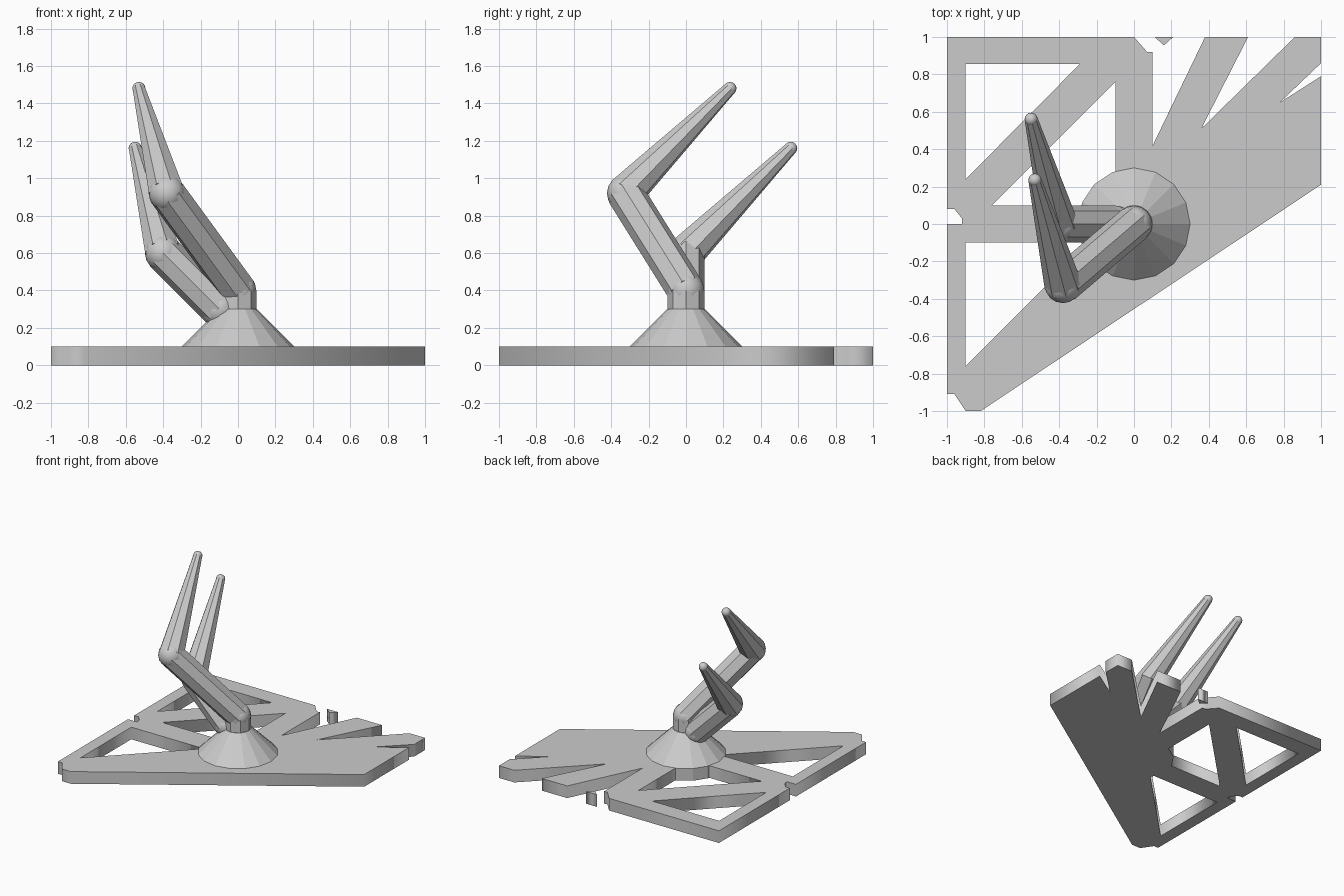
import bpy, bmesh
from mathutils import Vector, Matrix

cube = bpy.data.objects.get("Cube")
if cube:
    bpy.data.objects.remove(cube, do_unlink=True)

GREY = (0.6, 0.6, 0.6, 1)
grey = bpy.data.materials.new("plain grey")
grey.use_nodes = True
grey.diffuse_color = GREY
grey.node_tree.nodes["Principled BSDF"].inputs["Base Color"].default_value = GREY


def finish(name, bm):
    mesh = bpy.data.meshes.new(name)
    bmesh.ops.recalc_face_normals(bm, faces=bm.faces)
    bm.to_mesh(mesh)
    bm.free()
    mesh.materials.append(grey)
    obj = bpy.data.objects.new(name, mesh)
    bpy.context.collection.objects.link(obj)
    return obj


def plate(name, loops, thickness):
    """Flat outline with holes, extruded up from the floor."""
    curve = bpy.data.curves.new(name, 'CURVE')
    curve.dimensions = '2D'
    curve.fill_mode = 'BOTH'
    curve.extrude = thickness / 2
    for loop in loops:
        spline = curve.splines.new('POLY')
        spline.points.add(len(loop) - 1)
        for point, (x, y) in zip(spline.points, loop):
            point.co = (x, y, 0, 1)
        spline.use_cyclic_u = True
    temp = bpy.data.objects.new(name + "_outline", curve)
    bpy.context.collection.objects.link(temp)
    bpy.context.view_layer.update()
    mesh = temp.evaluated_get(bpy.context.evaluated_depsgraph_get()).to_mesh()
    bm = bmesh.new()
    bm.from_mesh(mesh)
    bpy.data.objects.remove(temp, do_unlink=True)
    bmesh.ops.remove_doubles(bm, verts=bm.verts, dist=0.0005)
    bmesh.ops.translate(bm, verts=bm.verts, vec=(0, 0, thickness / 2))
    return finish(name, bm)


def rod(name, start, end, r1, r2, sides=8):
    """Faceted cylinder or cone between two points."""
    start, end = Vector(start), Vector(end)
    axis = end - start
    turn = axis.to_track_quat('Z', 'Y').to_matrix().to_4x4()
    bm = bmesh.new()
    bmesh.ops.create_cone(bm, cap_ends=True, segments=sides, radius1=r1, radius2=r2,
                          depth=axis.length,
                          matrix=Matrix.Translation((start + end) / 2) @ turn)
    return finish(name, bm)


def ball(name, centre, radius):
    bm = bmesh.new()
    bmesh.ops.create_uvsphere(bm, u_segments=16, v_segments=8, radius=radius,
                              matrix=Matrix.Translation(centre))
    for face in bm.faces:
        face.smooth = True
    return finish(name, bm)


# Slotted base plate with three triangular windows
outline = [(-0.9, -1), (-0.82, -1), (1, 0.21), (1, 0.79), (0.78, 0.65), (1, 0.86),
           (1, 1), (0.86, 1), (0.36, 0.51), (0.61, 1), (0.38, 1), (0.1, 0.42),
           (0.1, 0.92), (0.07, 0.92), (0, 1), (-1, 1), (-1, 0.08), (-0.96, 0.08),
           (-0.92, 0.03), (-0.92, 0), (-1, 0), (-1, -0.91), (-0.96, -0.91)]
windows = [[(-0.9, 0.855), (-0.29, 0.855), (-0.9, 0.24)],
           [(-0.1, 0.76), (-0.1, 0.1), (-0.76, 0.1)],
           [(-0.9, -0.1), (-0.24, -0.1), (-0.9, -0.76)]]
plate("base_plate", [outline] + windows, 0.1)
plate("loose_chip", [[(0.11, 1), (0.16, 0.955), (0.21, 1)]], 0.1)

# Round foot, cone and post
rod("foot_disc", (0, 0, 0), (0, 0, 0.1), 0.3, 0.3, 16)
rod("foot_cone", (0, 0, 0.1), (0, 0, 0.3), 0.3, 0.1, 16)
rod("post", (0, 0, 0.3), (0, 0, 0.4), 0.1, 0.1)

# Two bent arms with tapered ends
reach = Vector((-0.15, 0.56, 0.56))
arms = {"upper": ((0, 0, 0.4), (-0.38, -0.325, 0.92)),
        "lower": ((-0.1, 0, 0.3), (-0.4, 0, 0.6))}
for label, (root, elbow) in arms.items():
    tip = Vector(elbow) + reach
    rod(label + "_arm", root, elbow, 0.1, 0.1)
    rod(label + "_forearm", elbow, tip, 0.1, 0.035)
    ball(label + "_shoulder", root, 0.098)
    ball(label + "_elbow", elbow, 0.098)
    ball(label + "_tip", tip, 0.035)
